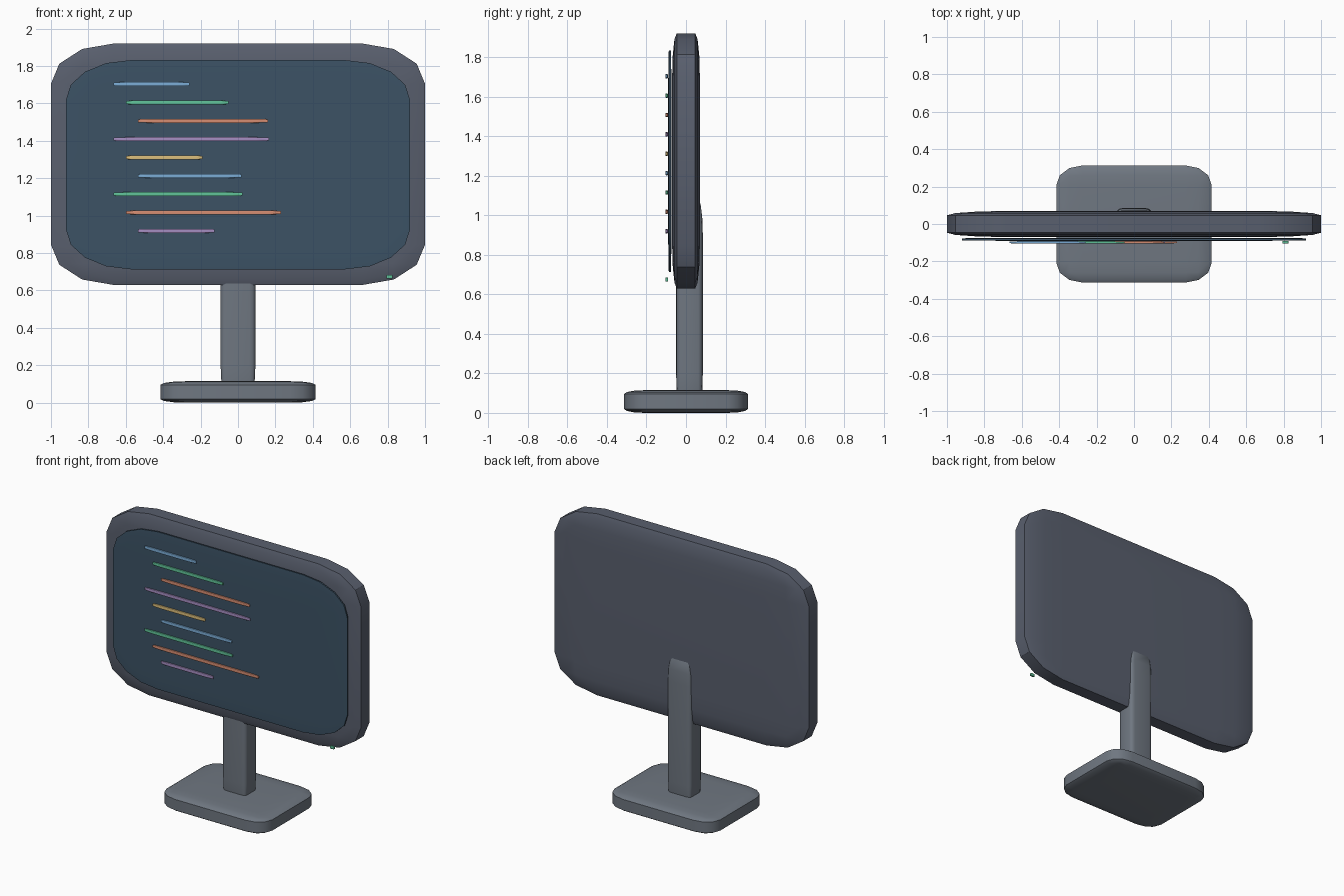
import bpy, bmesh

if "Cube" in bpy.data.objects:
    bpy.data.objects.remove(bpy.data.objects["Cube"])


def material(name, rgb):
    m = bpy.data.materials.new(name)
    m.diffuse_color = (*rgb, 1)
    m.use_nodes = True
    m.node_tree.nodes["Principled BSDF"].inputs["Base Color"].default_value = m.diffuse_color
    return m


def soft_box(name, lo, hi, mat, bevel=1 / 6, segments=3):
    """Bevelled unit cube stretched to fill the box lo..hi (bevels stretch with it)."""
    bm = bmesh.new()
    bmesh.ops.create_cube(bm, size=1)
    bmesh.ops.bevel(bm, geom=bm.edges[:], offset=bevel, segments=segments,
                    profile=0.5, affect='EDGES', clamp_overlap=True)
    for v in bm.verts:
        for i in range(3):
            v.co[i] = (lo[i] + hi[i]) / 2 + v.co[i] * (hi[i] - lo[i])
    bmesh.ops.recalc_face_normals(bm, faces=bm.faces[:])
    me = bpy.data.meshes.new(name)
    bm.to_mesh(me)
    bm.free()
    me.materials.append(mat)
    ob = bpy.data.objects.new(name, me)
    bpy.context.collection.objects.link(ob)
    bpy.ops.object.select_all(action='DESELECT')
    ob.select_set(True)
    bpy.context.view_layer.objects.active = ob
    bpy.ops.object.shade_smooth_by_angle(angle=0.6)
    return ob


casing = material("casing", (0.10, 0.115, 0.155))
stand = material("stand_grey", (0.16, 0.185, 0.22))
glass = material("screen_blue", (0.045, 0.085, 0.13))
colours = {
    "blue": material("blue", (0.20, 0.42, 0.68)),
    "green": material("green", (0.12, 0.55, 0.32)),
    "orange": material("orange", (0.68, 0.27, 0.17)),
    "purple": material("purple", (0.38, 0.27, 0.54)),
    "yellow": material("yellow", (0.72, 0.52, 0.20)),
}

# Foot, upright and display
soft_box("base", (-0.415, -0.313, 0), (0.415, 0.313, 0.115), stand)
soft_box("stand_neck", (-0.093, -0.05, 0.02), (0.093, 0.085, 1.08), stand)
soft_box("display_casing", (-1, -0.07, 0.63), (1, 0.07, 1.92), casing)
soft_box("screen", (-0.92, -0.09, 0.713), (0.92, -0.074, 1.832), glass,
         bevel=0.19, segments=4)

# Code lines on the screen: start x, end x, colour, from top to bottom
lines = [
    (-0.665, -0.26, "blue"), (-0.60, -0.05, "green"), (-0.535, 0.16, "orange"),
    (-0.665, 0.165, "purple"), (-0.60, -0.19, "yellow"), (-0.535, 0.02, "blue"),
    (-0.665, 0.025, "green"), (-0.60, 0.23, "orange"), (-0.535, -0.125, "purple"),
]
for i, (x0, x1, c) in enumerate(lines):
    z = 1.703 - i * 0.098
    soft_box(f"code_line_{i + 1}", (x0, -0.104, z - 0.011),
             (x1, -0.092, z + 0.011), colours[c])

# Power light
soft_box("power_light", (0.793, -0.104, 0.664), (0.826, -0.09, 0.684), colours["green"])
